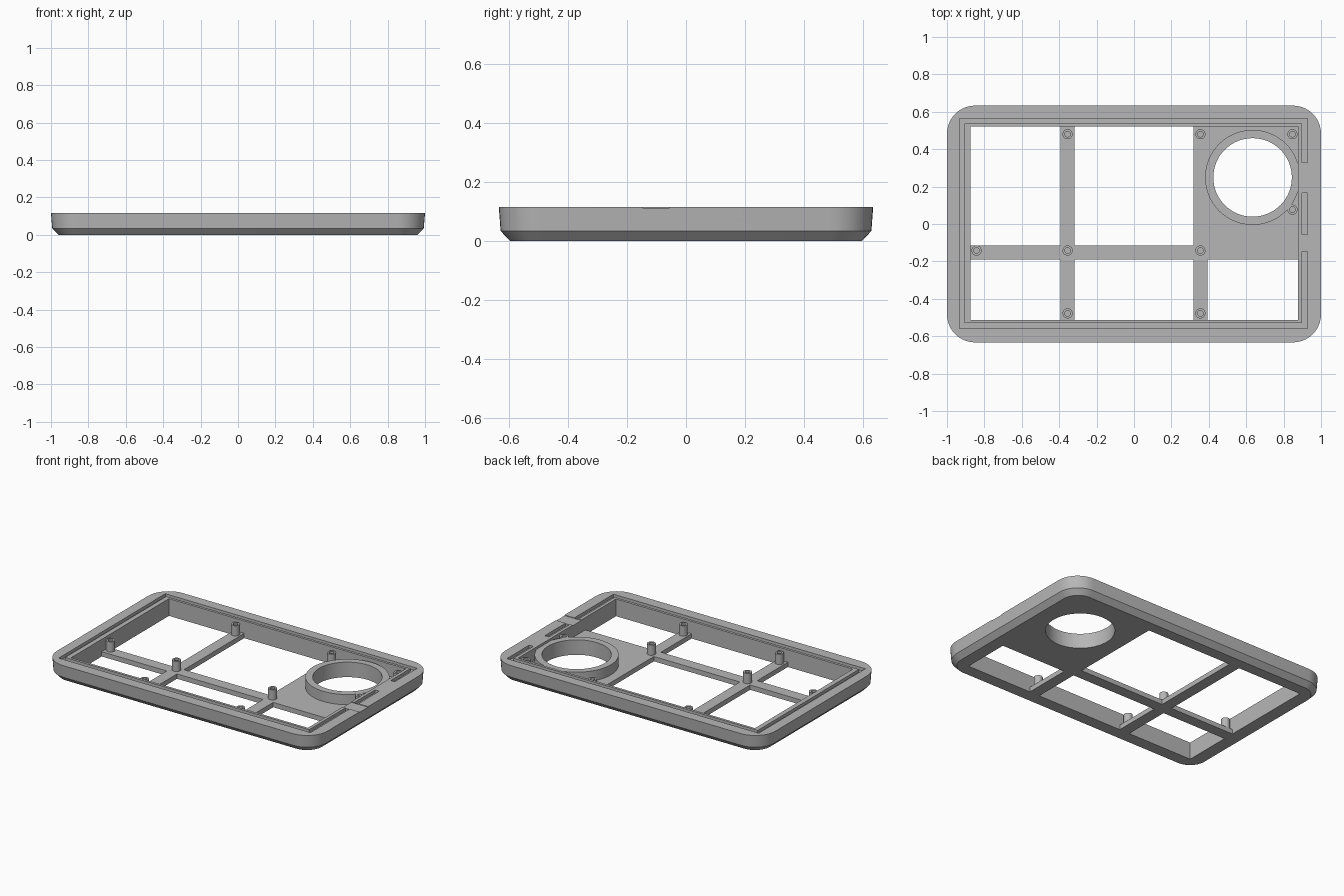
import bpy
import bmesh
import math

cube = bpy.data.objects.get("Cube")
if cube:
    bpy.data.objects.remove(cube, do_unlink=True)

grey = bpy.data.materials.new("plain grey")
grey.use_nodes = True
colour = (0.47, 0.47, 0.47, 1)
grey.diffuse_color = colour
grey.node_tree.nodes["Principled BSDF"].inputs["Base Color"].default_value = colour

HEIGHT = 0.115
FLOOR = 0.032
LEFT, RIGHT, FRONT, BACK = -0.874, 0.876, -0.513, 0.52


def make_object(name, bm):
    bmesh.ops.recalc_face_normals(bm, faces=bm.faces)
    mesh = bpy.data.meshes.new(name)
    bm.to_mesh(mesh)
    bm.free()
    mesh.materials.append(grey)
    obj = bpy.data.objects.new(name, mesh)
    bpy.context.collection.objects.link(obj)
    return obj


def select(obj):
    bpy.ops.object.select_all(action='DESELECT')
    obj.select_set(True)
    bpy.context.view_layer.objects.active = obj


def loft(name, loops, closed=False):
    """Join rings of points; cap the ends, or close the last onto the first."""
    bm = bmesh.new()
    rings = [[bm.verts.new(p) for p in loop] for loop in loops]
    pairs = list(zip(rings, rings[1:]))
    if closed:
        pairs.append((rings[-1], rings[0]))
    else:
        bm.faces.new(rings[0])
        bm.faces.new(rings[-1])
    for a, b in pairs:
        for i in range(len(a)):
            j = (i + 1) % len(a)
            bm.faces.new((a[i], a[j], b[j], b[i]))
    return make_object(name, bm)


def rounded_loop(hx, hy, r, z, steps=10):
    points = []
    for k, (sx, sy) in enumerate([(1, 1), (-1, 1), (-1, -1), (1, -1)]):
        for i in range(steps + 1):
            a = math.pi / 2 * (k + i / steps)
            points.append((sx * (hx - r) + r * math.cos(a),
                           sy * (hy - r) + r * math.sin(a), z))
    return points


def circle(x, y, r, z, n):
    return [(x + r * math.cos(2 * math.pi * i / n),
             y + r * math.sin(2 * math.pi * i / n), z) for i in range(n)]


def box(x0, x1, y0, y1, z0, z1):
    return loft("cutter", [[(x0, y0, z), (x1, y0, z), (x1, y1, z), (x0, y1, z)]
                           for z in (z0, z1)])


def tube(name, x, y, outer, inner, z0, z1, n, hole_z=None):
    """Upright tube; with hole_z the bore is blind."""
    loops = [circle(x, y, r, z, n) for r, z in
             ((outer, z0), (outer, z1), (inner, z1), (inner, hole_z or z0))]
    obj = loft(name, loops, closed=hole_z is None)
    smooth(obj)
    return obj


def smooth(obj):
    select(obj)
    bpy.ops.object.shade_smooth_by_angle(angle=math.radians(25))


def cut(obj, cutter):
    cutter.hide_render = True
    select(obj)
    mod = obj.modifiers.new("cut", 'BOOLEAN')
    mod.operation = 'DIFFERENCE'
    mod.solver = 'EXACT'
    mod.object = cutter
    bpy.ops.object.modifier_apply(modifier=mod.name)
    bpy.data.objects.remove(cutter, do_unlink=True)


# Tray body with chamfered underside
body = loft("tray_body", [rounded_loop(0.96, 0.595, 0.11, 0),
                          rounded_loop(0.993, 0.627, 0.143, 0.034),
                          rounded_loop(1.0, 0.633, 0.15, HEIGHT)])

# Inner pocket
cut(body, box(LEFT, RIGHT, FRONT, BACK, FLOOR, 0.3))

# Windows through the floor, leaving crossing bars and a corner panel
columns = [(LEFT, -0.393), (-0.318, 0.318), (0.393, RIGHT)]
for i, (x0, x1) in enumerate(columns):
    cut(body, box(x0, x1, FRONT, -0.19, -0.1, 0.2))
    if i < 2:
        cut(body, box(x0, x1, -0.115, BACK, -0.1, 0.2))

# Round opening in the corner panel
RX, RY = 0.634, 0.249
cut(body, loft("cutter", [circle(RX, RY, 0.21, z, 64) for z in (-0.1, 0.2)]))

# Groove around the rim, interrupted on one side
groove = HEIGHT - 0.02
for x0, x1, y0, y1 in [(-0.933, -0.906, -0.56, 0.565),
                       (-0.933, 0.928, 0.537, 0.565),
                       (-0.933, 0.928, -0.56, -0.53),
                       (0.897, 0.928, 0.33, 0.565),
                       (0.897, 0.928, -0.055, 0.165),
                       (0.897, 0.928, -0.56, -0.147)]:
    cut(body, box(x0, x1, y0, y1, groove, 0.2))

# Shallow cable notch across the rim
cut(body, box(0.86, 1.1, -0.147, -0.055, HEIGHT - 0.004, 0.2))
smooth(body)

# Collar around the round opening
tube("round_collar", RX, RY, 0.254, 0.21, FLOOR - 0.01, 0.1, 64)

# Hollow screw posts
posts = [(-0.355, 0.48), (0.355, 0.48), (0.847, 0.48), (0.847, 0.077),
         (-0.842, -0.142), (-0.355, -0.142), (0.355, -0.142),
         (-0.355, -0.478), (0.355, -0.478)]
for i, (x, y) in enumerate(posts):
    tube(f"screw_post_{i + 1}", x, y, 0.027, 0.015, FLOOR - 0.01, 0.1, 20,
         hole_z=FLOOR + 0.005)
